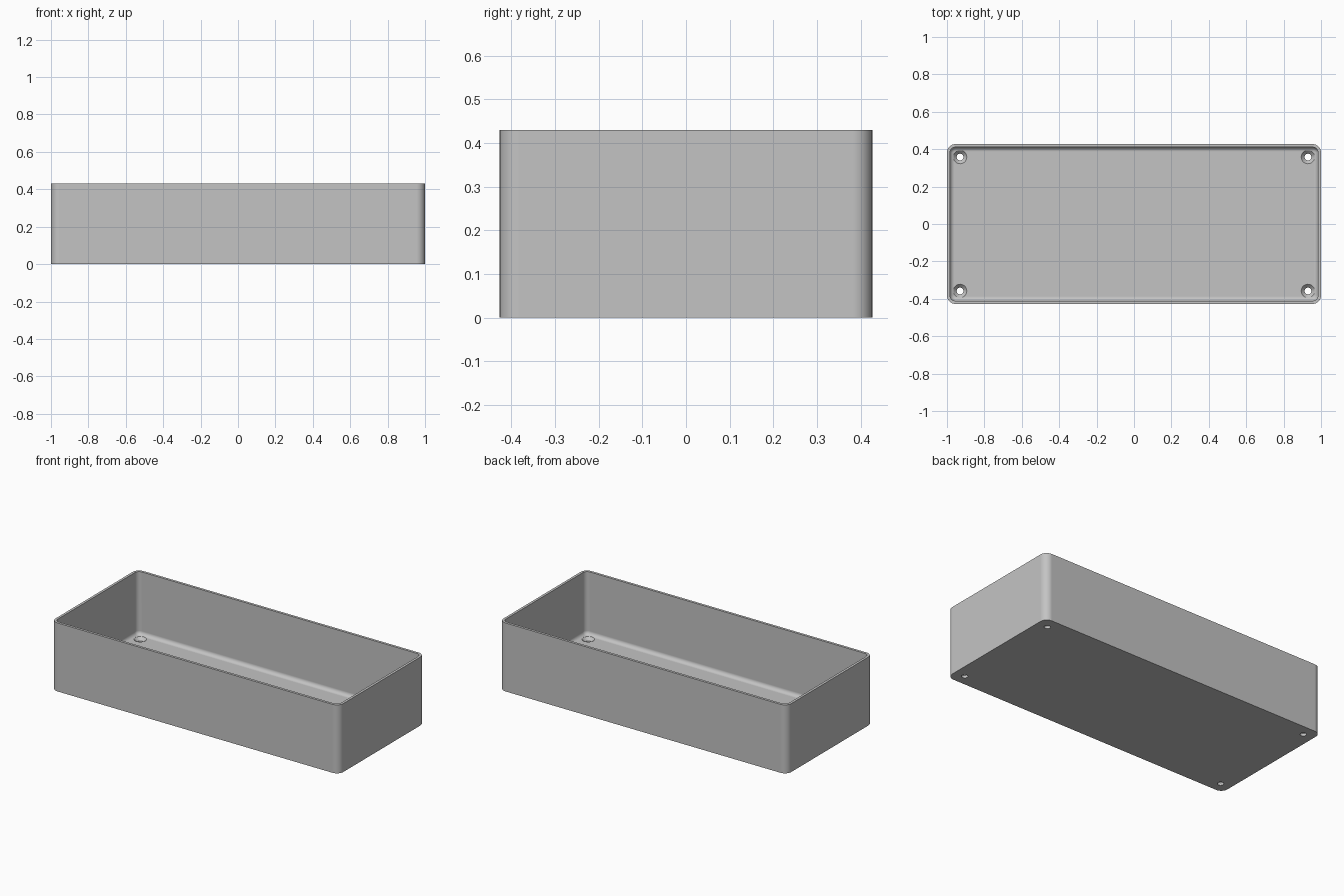
import bpy, bmesh
from math import pi, sin, cos, radians

if "Cube" in bpy.data.objects:
    bpy.data.objects.remove(bpy.data.objects["Cube"], do_unlink=True)

HALF_X, HALF_Y, HEIGHT = 1.0, 0.427, 0.43
CORNER, WALL, FLOOR, FILLET = 0.045, 0.016, 0.035, 0.024
SEG = 8

gray = bpy.data.materials.new("gray_plastic")
gray.use_nodes = True
color = (0.55, 0.55, 0.55, 1)
gray.diffuse_color = color
gray.node_tree.nodes["Principled BSDF"].inputs["Base Color"].default_value = color


def rounded_loop(bm, inset, z):
    """Rounded rectangle of vertices, offset inward from the outer wall."""
    r = CORNER - inset
    verts = []
    for i, (sx, sy) in enumerate([(1, 1), (-1, 1), (-1, -1), (1, -1)]):
        for k in range(SEG + 1):
            a = (i + k / SEG) * pi / 2
            verts.append(bm.verts.new((sx * (HALF_X - CORNER) + r * cos(a),
                                       sy * (HALF_Y - CORNER) + r * sin(a), z)))
    return verts


def circle_loop(bm, x, y, r, z, n=32):
    return [bm.verts.new((x + r * cos(2 * pi * k / n), y + r * sin(2 * pi * k / n), z))
            for k in range(n)]


def skin(bm, loops):
    """Join a stack of loops with quads and cap both ends."""
    for a, b in zip(loops, loops[1:]):
        n = len(a)
        for k in range(n):
            j = (k + 1) % n
            bm.faces.new((a[k], a[j], b[j], b[k]))
    bm.faces.new(loops[0])
    bm.faces.new(loops[-1])
    bmesh.ops.recalc_face_normals(bm, faces=bm.faces)


def make_object(name, bm):
    mesh = bpy.data.meshes.new(name)
    bm.to_mesh(mesh)
    bm.free()
    mesh.materials.append(gray)
    obj = bpy.data.objects.new(name, mesh)
    bpy.context.collection.objects.link(obj)
    return obj


# Open tray: outer wall, rim, inner wall, floor fillet
profile = [(0, 0), (0, HEIGHT), (WALL, HEIGHT)]
for k in range(SEG + 1):
    a = k / SEG * pi / 2
    profile.append((WALL + FILLET * (1 - cos(a)), FLOOR + FILLET * (1 - sin(a))))
bm = bmesh.new()
skin(bm, [rounded_loop(bm, inset, z) for inset, z in profile])
tray = make_object("enclosure_tray", bm)

# Countersunk screw holes in the four corners
bm = bmesh.new()
for sx in (-1, 1):
    for sy in (-1, 1):
        skin(bm, [circle_loop(bm, sx * 0.93, sy * 0.358, r, z) for r, z in
                  [(0.018, -0.02), (0.018, 0.016), (0.036, FLOOR), (0.036, 0.07)]])
cutter = make_object("screw_hole_cutter", bm)
cutter.hide_render = True

bpy.ops.object.select_all(action='DESELECT')
bpy.context.view_layer.objects.active = tray
tray.select_set(True)
holes = tray.modifiers.new("screw_holes", 'BOOLEAN')
holes.operation = 'DIFFERENCE'
holes.solver = 'EXACT'
holes.object = cutter
bpy.ops.object.modifier_apply(modifier=holes.name)
bpy.data.objects.remove(cutter, do_unlink=True)

# Smooth rounded corners, keep the flat panels flat
bpy.ops.object.shade_smooth_by_angle(angle=radians(30))
normals = tray.modifiers.new("weighted_normals", 'WEIGHTED_NORMAL')
normals.keep_sharp = True
